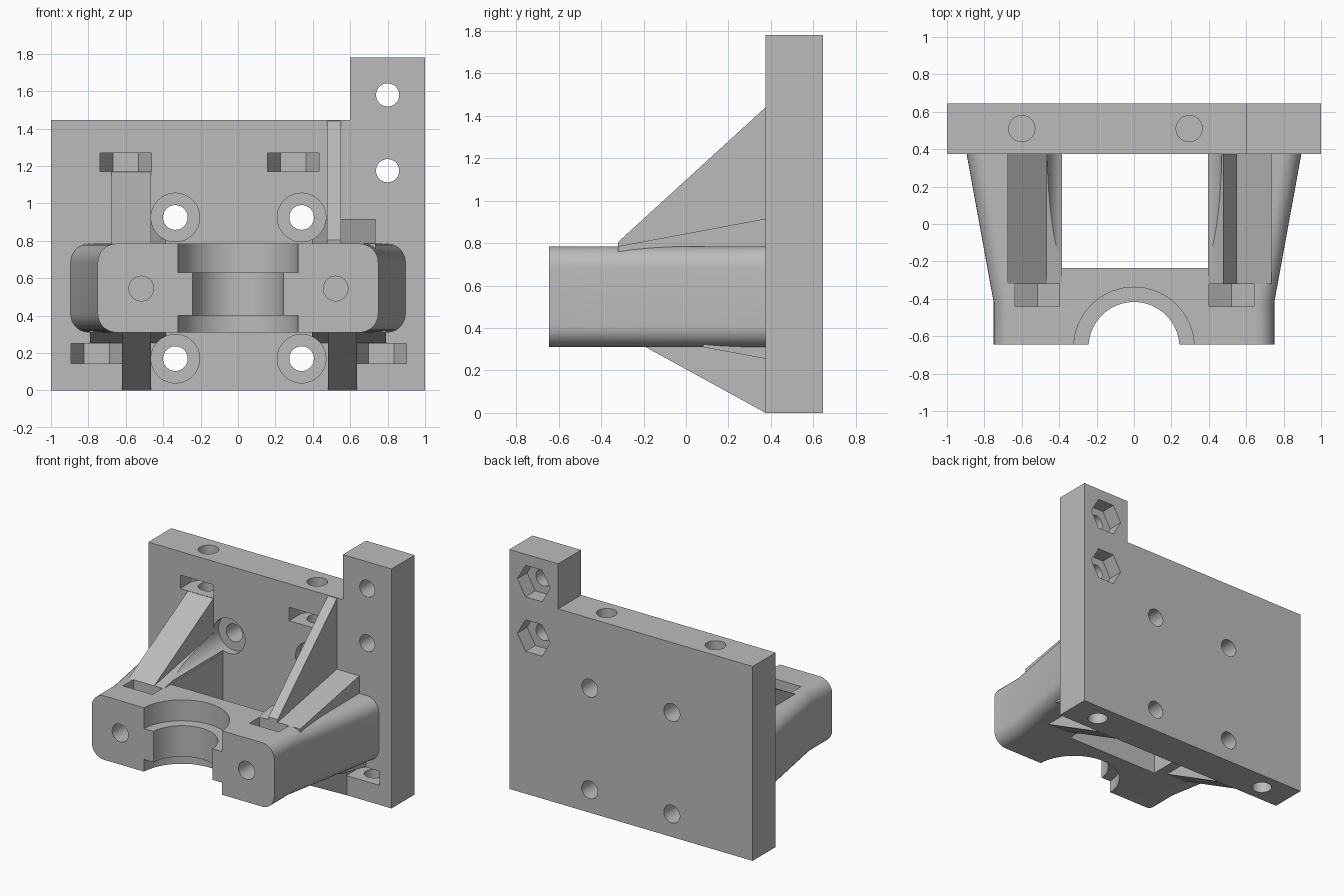
import bpy, bmesh, math

old = bpy.data.objects.get("Cube")
if old:
    bpy.data.objects.remove(old, do_unlink=True)

grey = bpy.data.materials.new("plain_grey")
grey.use_nodes = True
COLOUR = (0.5, 0.5, 0.5, 1)
grey.diffuse_color = COLOUR
grey.node_tree.nodes["Principled BSDF"].inputs["Base Color"].default_value = COLOUR

FRONT, BACK = 0.375, 0.645          # front and back of the plate
TOP, BOTTOM = 0.785, 0.31           # top and bottom of the clamp
SLOT_Y = 0.51


def place(axis, a, b, h):
    return {"x": (h, a, b), "y": (a, h, b), "z": (a, b, h)}[axis]


def loft(name, axis, sections):
    """Solid through (height, outline) sections along an axis."""
    bm = bmesh.new()
    rings = [[bm.verts.new(place(axis, a, b, h)) for a, b in outline] for h, outline in sections]
    for lower, upper in zip(rings, rings[1:]):
        n = len(lower)
        for i in range(n):
            j = (i + 1) % n
            bm.faces.new((lower[i], lower[j], upper[j], upper[i]))
    bm.faces.new(rings[0])
    bm.faces.new(rings[-1])
    bmesh.ops.recalc_face_normals(bm, faces=bm.faces)
    mesh = bpy.data.meshes.new(name)
    bm.to_mesh(mesh)
    bm.free()
    mesh.materials.append(grey)
    obj = bpy.data.objects.new(name, mesh)
    bpy.context.collection.objects.link(obj)
    return obj


def prism(name, axis, outline, lo, hi):
    return loft(name, axis, [(lo, outline), (hi, outline)])


def ring(a, b, r, n=48, turn=0.0):
    return [(a + r * math.cos(turn + math.tau * i / n),
             b + r * math.sin(turn + math.tau * i / n)) for i in range(n)]


def rect(a0, a1, b0, b1):
    return [(a0, b0), (a1, b0), (a1, b1), (a0, b1)]


def rounded(half, r=0.1, steps=8):
    """Rounded clamp cross-section."""
    pts = []
    for k, (cx, cz) in enumerate([(half - r, TOP - r), (r - half, TOP - r),
                                  (r - half, BOTTOM + r), (half - r, BOTTOM + r)]):
        for i in range(steps + 1):
            t = math.pi / 2 * (k + i / steps)
            pts.append((cx + r * math.cos(t), cz + r * math.sin(t)))
    return pts


def cut(obj, cutters):
    for c in cutters:
        mod = obj.modifiers.new("cut", "BOOLEAN")
        mod.operation, mod.solver, mod.object = "DIFFERENCE", "EXACT", c
        bpy.context.view_layer.objects.active = obj
        bpy.ops.object.modifier_apply(modifier=mod.name)
    for c in cutters:
        bpy.data.objects.remove(c, do_unlink=True)


def screw_heads():
    return [prism("cutter", "y", ring(x, z, 0.13), -0.8, FRONT + 0.06)
            for x in (-0.335, 0.34) for z in (0.17, 0.925)]


# Mounting plate with the raised tab
plate = prism("mounting_plate", "y",
              [(-1, 0), (1, 0), (1, 1.78), (0.6, 1.78), (0.6, 1.445), (-1, 1.445)], FRONT, BACK)
holes = screw_heads()
for x in (-0.335, 0.34):
    for z in (0.17, 0.925):
        holes.append(prism("cutter", "y", ring(x, z, 0.066), 0.3, 0.7))
# Tab holes with hexagonal pockets at the back
for z in (1.175, 1.58):
    holes.append(prism("cutter", "y", ring(0.8, z, 0.062), 0.3, 0.7))
    holes.append(prism("cutter", "y", ring(0.8, z, 0.135, 6), 0.53, 0.7))
# Vertical screw holes with nut slots open to the front
for x, z0, z1, lo, hi in [(-0.6, 1.17, 1.27, 1.0, 1.5), (0.295, 1.17, 1.27, 1.0, 1.5),
                          (-0.755, 0.145, 0.25, -0.1, 0.45), (0.765, 0.145, 0.25, -0.1, 0.45)]:
    r = 0.137
    side = r * math.cos(math.pi / 6)
    outline = [(x - r, 0.3), (x + r, 0.3), (x + r, SLOT_Y), (x + r / 2, SLOT_Y + side),
               (x - r / 2, SLOT_Y + side), (x - r, SLOT_Y)]
    holes.append(prism("cutter", "z", outline, z0, z1))
    holes.append(prism("cutter", "z", ring(x, SLOT_Y, 0.07), lo, hi))
cut(plate, holes)

# Clamp body with flaring arms
clamp = loft("clamp_body", "y", [(-0.645, rounded(0.75)), (-0.42, rounded(0.75)),
                                 (FRONT, rounded(0.895))])
holes = [prism("cutter", "z", rect(-0.385, 0.395, -0.235, 0.6), 0, 1)]
# Stepped half-round bore
for r, lo, hi in [(0.243, 0, 1), (0.322, 0.63, 1), (0.322, 0, 0.4)]:
    holes.append(prism("cutter", "z", ring(0, -0.66, r, 64), lo, hi))
# Clamping screw holes with nut slots open to the top
for x in (-0.517, 0.522):
    holes.append(prism("cutter", "y", ring(x, 0.545, 0.066), -0.8, -0.05))
    half = 0.12
    r = half / math.cos(math.pi / 6)
    outline = [(x - half, 1), (x - half, 0.545 - r / 2), (x, 0.545 - r),
               (x + half, 0.545 - r / 2), (x + half, 1)]
    holes.append(prism("cutter", "y", outline, -0.44, -0.32))
cut(clamp, holes)

# Ribs bracing the clamp against the plate: x range, start y, height on plate, root height
EMBED = 0.05
ribs = [
    ("left_tall_rib", 0.475, 0.55, -0.32, 0.805, 1.44),
    ("left_low_rib", 0.55, 0.735, -0.32, TOP, 0.915),
    ("left_inner_rib", 0.396, 0.475, -0.32, TOP, 0.915),
    ("right_tall_rib", -0.675, -0.465, -0.32, TOP, 1.168),
    ("right_inner_rib", -0.465, -0.386, -0.32, TOP, 0.915),
    ("left_under_rib", 0.48, 0.635, -0.19, BOTTOM, 0.0),
    ("right_under_rib", -0.62, -0.465, -0.19, BOTTOM, 0.0),
    ("left_under_outer_rib", 0.635, 0.79, 0.08, BOTTOM, 0.255),
    ("right_under_outer_rib", -0.79, -0.62, 0.08, BOTTOM, 0.255),
    ("left_under_inner_rib", 0.396, 0.48, 0.08, BOTTOM, 0.255),
    ("right_under_inner_rib", -0.465, -0.386, 0.08, BOTTOM, 0.255),
]
parts = [plate, clamp]
for name, x0, x1, y0, root, height in ribs:
    inside = TOP - EMBED if height > TOP else BOTTOM + EMBED
    rib = prism(name, "x", [(y0, inside), (y0, root), (FRONT, height), (FRONT, inside)], x0, x1)
    if "inner" in name:
        cut(rib, screw_heads())
    parts.append(rib)

# Smooth shading with crisp edges
bpy.ops.object.select_all(action="DESELECT")
for p in parts:
    p.select_set(True)
bpy.context.view_layer.objects.active = plate
bpy.ops.object.shade_smooth_by_angle(angle=math.radians(30))
